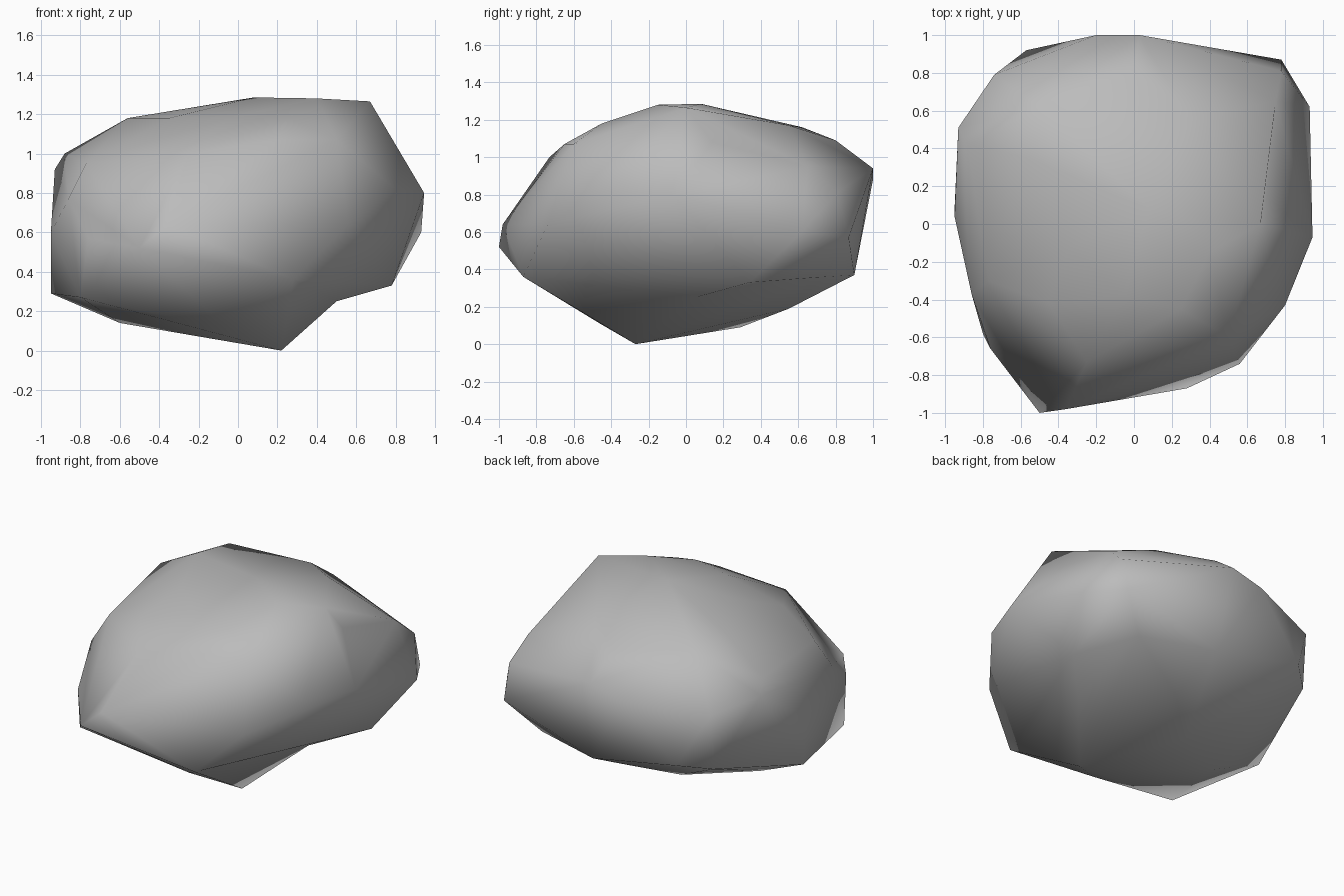
import bpy
import bmesh
from mathutils import Vector

# Remove only the default cube
default_cube = bpy.data.objects.get("Cube")
if default_cube:
    bpy.data.objects.remove(default_cube, do_unlink=True)


def make_material(name, colour):
    """Plain flat colour, visible in the viewport and in a render."""
    material = bpy.data.materials.new(name)
    material.use_nodes = True
    material.diffuse_color = colour
    shader = material.node_tree.nodes["Principled BSDF"]
    shader.inputs["Base Color"].default_value = colour
    shader.inputs["Roughness"].default_value = 0.9
    return material


def chip_hull(corners):
    """Wrap the corner points in a tight faceted skin and drop unused points."""
    bm = bmesh.new()
    for corner in corners:
        bm.verts.new(corner)
    bmesh.ops.convex_hull(bm, input=bm.verts[:], use_existing_faces=False)
    buried = [vert for vert in bm.verts if not vert.link_faces]
    bmesh.ops.delete(bm, geom=buried, context="VERTS")
    bmesh.ops.recalc_face_normals(bm, faces=bm.faces[:])
    return bm


def press_hollow(bm, hollow):
    """Split the edge passing nearest the point and pull its middle onto it."""
    target = Vector(hollow)

    def detour(edge):
        legs = sum((vert.co - target).length for vert in edge.verts)
        return legs - edge.calc_length()

    nearest = min(bm.edges, key=detour)
    split = bmesh.ops.subdivide_edges(bm, edges=[nearest], cuts=1)
    for item in split["geom_inner"]:
        if isinstance(item, bmesh.types.BMVert):
            item.co = target


def build_object(name, bm, material):
    """Turn the bmesh into a smooth shaded object in the current collection."""
    mesh = bpy.data.meshes.new(name)
    for face in bm.faces:
        face.smooth = True
    bm.to_mesh(mesh)
    bm.free()
    mesh.materials.append(material)
    result = bpy.data.objects.new(name, mesh)
    bpy.context.collection.objects.link(result)
    return result


# Crown: the gently sloping top with one sharp corner
crown = [
    (.67, 0, 1.265), (.08, .08, 1.285), (.4, -.15, 1.28),
    (-.05, -.38, 1.18), (.25, -.45, 1.18), (-.35, -.13, 1.18),
    (-.5, .62, 1.16), (-.56, .35, 1.18), (.3, .55, 1.17),
    (0, .8, 1.09), (.2, -.65, 1.07), (.5, -.6, 1.07),
]

# Shoulder: where the top rolls over into the sides
shoulder = [
    (-.45, -.42, 1.06), (-.88, .42, 1), (-.77, -.3, .95), (-.72, -.04, 1),
    (-.25, -.73, 1), (-.93, .51, .92), (-.74, .79, .84), (-.2, 1, .88),
    (.03, 1, .94), (.75, .65, .95), (.78, .81, .81),
]

# Belt: the widest outline of the stone
belt = [
    (.945, -.07, .8), (.93, .62, .6), (.78, .87, .57), (.8, -.43, .82),
    (.56, -.74, .64), (-.36, -.98, .64), (-.5, -1, .52), (-.76, -.66, .57),
    (-.86, -.37, .77), (-.95, .04, .6), (-.57, .92, .5),
]

# Underside: tapers to one low point
underside = [
    (.22, -.27, 0), (-.05, -.46, .11), (-.8, -.58, .27), (-.95, .08, .29),
    (-.6, .05, .14), (-.17, .29, .09), (.12, .55, .19), (.58, .74, .36),
    (.08, .9, .37), (.78, .34, .33), (.28, -.87, .36), (-.74, .76, .46),
]

# Hollows: a dip behind the sharp corner and one beside the low point
hollows = [(.7, .14, 1.08), (.5, .05, .25)]

stone_grey = make_material("stone grey", (.5, .5, .5, 1))
skin = chip_hull(crown + shoulder + belt + underside)
for hollow in hollows:
    press_hollow(skin, hollow)
build_object("boulder", skin, stone_grey)
